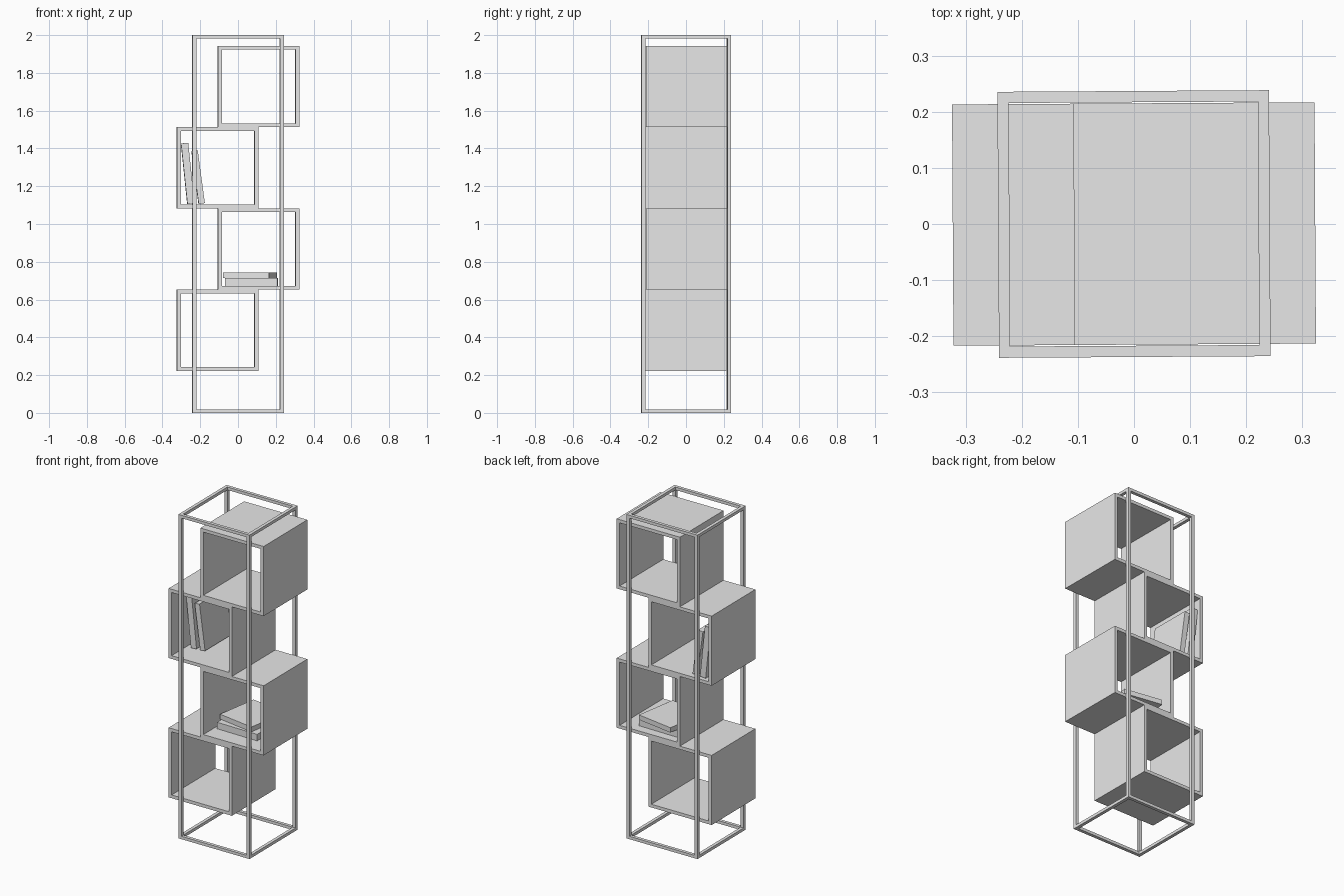
import bpy, bmesh
from math import radians
from mathutils import Matrix, Vector

cube = bpy.data.objects.get("Cube")
if cube:
    bpy.data.objects.remove(cube)

grey = bpy.data.materials.new("plain_grey")
grey.use_nodes = True
grey.diffuse_color = (0.8, 0.8, 0.8, 1)
grey.node_tree.nodes["Principled BSDF"].inputs["Base Color"].default_value = (0.8, 0.8, 0.8, 1)

# The whole shelf stands very slightly turned
TURN = Matrix.Rotation(radians(0.35), 4, 'Z')


def block(name, centre, size, axis='Z', angle=0, open_ends=False):
    """Box of the given size, turned about an axis; optionally without front and back."""
    bm = bmesh.new()
    bmesh.ops.create_cube(bm, size=1)
    bmesh.ops.scale(bm, vec=size, verts=bm.verts)
    if open_ends:
        bm.normal_update()
        ends = [f for f in bm.faces if abs(f.normal.y) > 0.9]
        bmesh.ops.delete(bm, geom=ends, context='FACES_ONLY')
    mesh = bpy.data.meshes.new(name)
    bm.to_mesh(mesh)
    bm.free()
    mesh.materials.append(grey)
    obj = bpy.data.objects.new(name, mesh)
    bpy.context.collection.objects.link(obj)
    obj.matrix_world = (TURN @ Matrix.Translation(Vector(centre))
                        @ Matrix.Rotation(radians(angle), 4, axis))
    return obj


# Open frame: four posts, with rails at the top and bottom
BAR, RAIL, HEIGHT = 0.02, 0.018, 2.0
PX, PY = 0.232, 0.227
for side, sx in (("right", -1), ("left", 1)):
    for end, sy in (("front", -1), ("back", 1)):
        block(f"{end}_{side}_post", (sx * PX, sy * PY, HEIGHT / 2), (BAR, BAR, HEIGHT))
for level, z in (("bottom", RAIL / 2), ("top", HEIGHT - RAIL / 2)):
    for s, side, end in ((-1, "right", "front"), (1, "left", "back")):
        block(f"{level}_{end}_rail", (0, s * PY, z), (2 * PX - BAR, BAR, RAIL))
        block(f"{level}_{side}_rail", (s * PX, 0, z), (BAR, 2 * PY - BAR, RAIL))

# Four open cubes, staggered to alternate sides
CUBE, WALL, BASE = 0.43, 0.02, 0.223
for i in range(4):
    x = 0.108 if i % 2 else -0.108
    shelf = block(f"shelf_cube_{i + 1}", (x, 0, BASE + CUBE * (i + 0.5)),
                  (CUBE, CUBE, CUBE), open_ends=True)
    wall = shelf.modifiers.new("wall", 'SOLIDIFY')
    wall.thickness = WALL
    wall.offset = -1
    wall.use_even_offset = True

# Books lying flat in the second cube
floor = BASE + CUBE + WALL
block("lower_flat_book", (0.072, 0.025, floor + 0.02), (0.276, 0.27, 0.04), 'Z', -1)
block("upper_flat_book", (0.064, 0.05, floor + 0.055), (0.245, 0.27, 0.03), 'Z', -9.5)

# Books leaning in the third cube
floor = BASE + 2 * CUBE + WALL
block("tall_leaning_book", (-0.266, 0.06, floor + 0.165), (0.038, 0.27, 0.322), 'Y', -6)
block("short_leaning_book", (-0.211, 0.06, floor + 0.145), (0.033, 0.26, 0.282), 'Y', -7.7)
